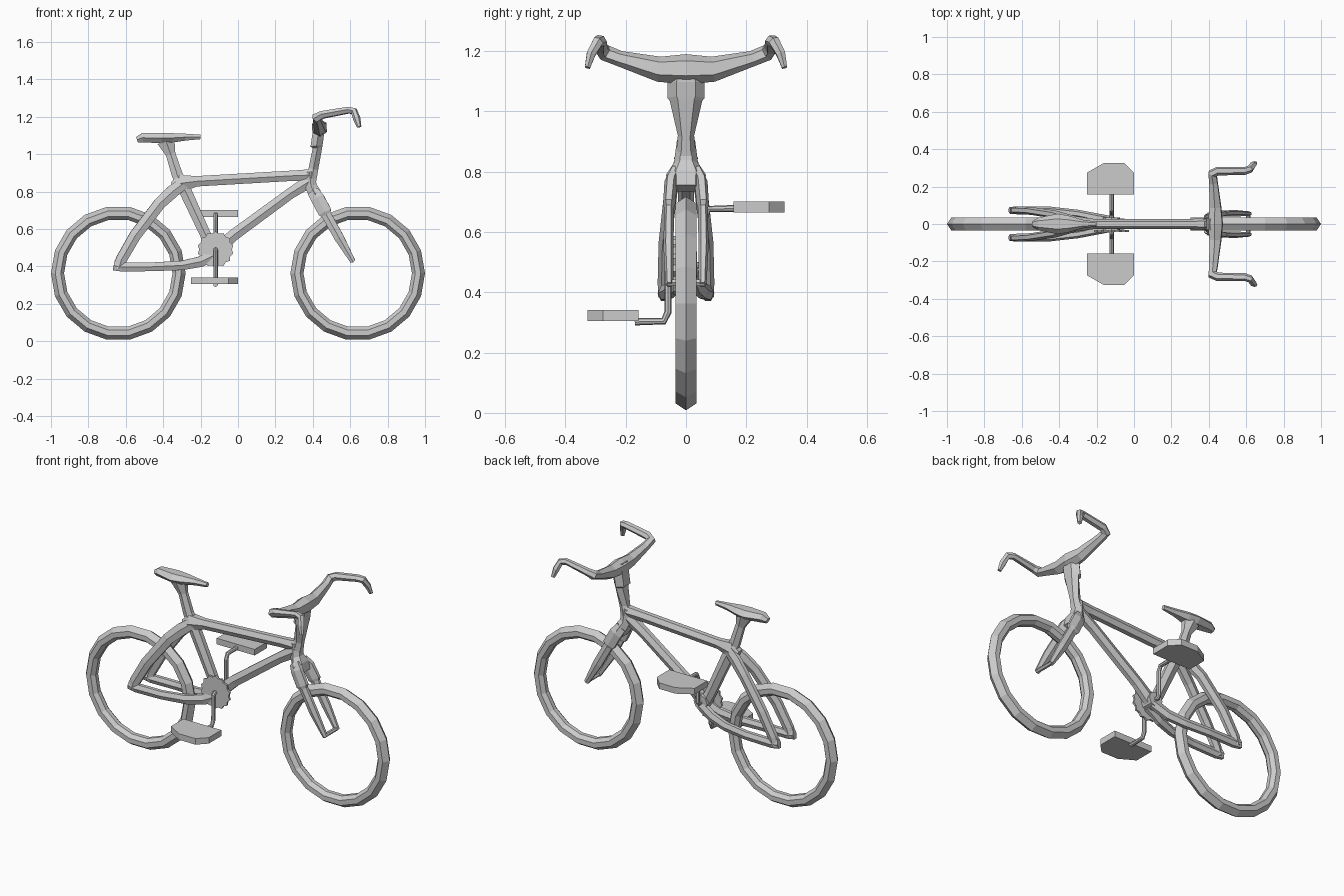
import bpy, bmesh
from math import sin, cos, pi
from mathutils import Vector


def finish(name, bm):
    bmesh.ops.recalc_face_normals(bm, faces=bm.faces)
    me = bpy.data.meshes.new(name)
    bm.to_mesh(me)
    bm.free()
    ob = bpy.data.objects.new(name, me)
    bpy.context.collection.objects.link(ob)
    return ob


def sweep(name, path, sides=6, ref=(0, 1, 0)):
    """Loft rings along path of (x, y, z, half_side, half_up)."""
    bm = bmesh.new()
    pts = [Vector(p[:3]) for p in path]
    side = Vector(ref)
    rings = []
    for i, p in enumerate(path):
        t = Vector()
        if i > 0:
            t += (pts[i] - pts[i - 1]).normalized()
        if i < len(pts) - 1:
            t += (pts[i + 1] - pts[i]).normalized()
        t.normalize()
        side = (side - t * side.dot(t)).normalized()
        up = t.cross(side)
        rings.append([bm.verts.new(pts[i] + side * p[3] * cos(2 * pi * k / sides)
                                   + up * p[4] * sin(2 * pi * k / sides)) for k in range(sides)])
    for a, b in zip(rings, rings[1:]):
        for k in range(sides):
            n = (k + 1) % sides
            bm.faces.new((a[k], a[n], b[n], b[k]))
    bm.faces.new(rings[0])
    bm.faces.new(rings[-1])
    return finish(name, bm)


def rod(name, pts, r, sides=8, ref=(0, 1, 0)):
    return sweep(name, [(*p, r, r) for p in pts], sides, ref)


def prism(name, outline, lift):
    """Extrude a flat outline of 3D points by the vector lift."""
    bm = bmesh.new()
    f = bm.faces.new([bm.verts.new(p) for p in outline])
    ext = bmesh.ops.extrude_face_region(bm, geom=[f])
    vs = [g for g in ext['geom'] if isinstance(g, bmesh.types.BMVert)]
    bmesh.ops.translate(bm, verts=vs, vec=lift)
    # keep the starting cap
    bm.verts.ensure_lookup_table()
    if not f.is_valid:
        bm.faces.new(bm.verts[:len(outline)])
    return finish(name, bm)


def wheel(name, cx, n=18):
    prof = [(.36, 0), (.337, .034), (.308, .034), (.29, .012),
            (.29, -.012), (.308, -.034), (.337, -.034)]
    bm = bmesh.new()
    rings = [[bm.verts.new((cx + r * cos(2 * pi * i / n), y, .363 + r * sin(2 * pi * i / n)))
              for r, y in prof] for i in range(n)]
    m = len(prof)
    for i in range(n):
        a, b = rings[i], rings[(i + 1) % n]
        for k in range(m):
            bm.faces.new((a[k], a[(k + 1) % m], b[(k + 1) % m], b[k]))
    return finish(name, bm)


# Tyres
wheel("rear_wheel", -.64)
wheel("front_wheel", .64)

# Main frame tubes
sweep("top_tube", [(-.35, 0, .825, .03, .03), (-.30, 0, .845, .04, .052), (-.22, 0, .855, .028, .032),
                   (.3, 0, .885, .027, .032), (.385, 0, .888, .032, .036)])
sweep("down_tube", [(.39, 0, .86, .03, .04), (.28, 0, .79, .027, .034),
                    (-.02, 0, .57, .027, .036), (-.11, 0, .49, .03, .04)])
sweep("seat_tube", [(-.31, 0, .86, .03, .04), (-.28, 0, .80, .027, .038),
                    (-.16, 0, .54, .027, .033), (-.12, 0, .47, .03, .035)])
rod("bottom_bracket", [(-.12, -.036, .49), (-.12, .036, .49)], .045, 8, (1, 0, 0))

# Rear stays and front fork, mirrored left and right
for s, tag in ((-1, "right"), (1, "left")):
    sweep("seat_stay_" + tag, [(-.29, s * .015, .845, .02, .035), (-.35, s * .03, .80, .022, .04),
                               (-.42, s * .05, .735, .022, .037), (-.55, s * .07, .565, .021, .036),
                               (-.625, s * .073, .435, .021, .034), (-.64, s * .073, .385, .02, .03)])
    sweep("chain_stay_" + tag, [(-.665, s * .073, .405, .018, .03), (-.62, s * .073, .396, .021, .028),
                                (-.45, s * .072, .398, .021, .027), (-.30, s * .055, .405, .021, .029),
                                (-.20, s * .035, .425, .022, .033), (-.11, s * .02, .47, .02, .035)])
    sweep("fork_leg_" + tag, [(.40, s * .035, .80, .02, .035), (.425, s * .05, .765, .022, .042),
                              (.465, s * .056, .69, .02, .042), (.472, s * .056, .677, .016, .03),
                              (.54, s * .058, .555, .017, .03), (.615, s * .055, .425, .013, .016)])
rod("front_axle", [(.61, -.06, .432), (.61, .06, .432)], .012, 6, (1, 0, 0))

# Head tube, fork crown and stem
sweep("fork_crown", [(.382, 0, .905, .03, .032), (.39, 0, .83, .04, .036), (.41, 0, .79, .066, .04),
                     (.43, 0, .745, .062, .03)])
sweep("stem", [(.385, 0, .84, .035, .035), (.403, 0, .92, .027, .03), (.425, 0, 1.035, .054, .03),
               (.42, 0, 1.045, .062, .038), (.428, 0, 1.10, .062, .036), (.43, 0, 1.17, .05, .03)])

# Handlebar, one half listed and reflected
half = [(.435, 0, 1.14, .05, .045), (.435, .09, 1.14, .042, .035), (.425, .22, 1.175, .026, .026),
        (.42, .27, 1.195, .027, .027), (.45, .283, 1.21, .022, .024), (.59, .283, 1.235, .018, .022),
        (.62, .293, 1.23, .02, .02), (.635, .315, 1.19, .02, .017), (.648, .327, 1.145, .012, .01)]
bar = [(x, -y, z, a, b) for x, y, z, a, b in half[:0:-1]] + half
sweep("handlebar", bar, 6, (1, 0, 0))

# Seat and seat post
sweep("seat", [(-.54, 0, 1.077, .018, .018), (-.51, 0, 1.088, .034, .029), (-.41, 0, 1.085, .055, .031),
               (-.35, 0, 1.087, .045, .029), (-.28, 0, 1.091, .024, .021), (-.20, 0, 1.092, .012, .014)])
sweep("seat_post", [(-.305, 0, .85, .026, .036), (-.325, 0, .89, .022, .034),
                    (-.36, 0, 1.0, .02, .03), (-.385, 0, 1.07, .035, .055)])

# Toothed chainring
teeth = 14
ring = []
for i in range(teeth * 2):
    r = .097 if i % 2 else .087
    a = 2 * pi * i / (teeth * 2)
    ring.append((-.12 + r * cos(a), -.043, .49 + r * sin(a)))
prism("chainring", ring, (0, .012, 0))

# Cranks and pedals
for s, tag in ((-1, "right"), (1, "left")):
    zp = .49 + s * .175
    zr = .49 + s * .17
    rod("crank_" + tag, [(-.12, 0, .49), (-.12, s * .05, .49), (-.12, s * .06, .49 + s * .012),
                         (-.12, s * .06, zr - s * .014), (-.12, s * .074, zr + s * .016),
                         (-.12, s * .17, zr + s * .018)], .012, 8, (1, 0, 0))
    z0 = .305 if s < 0 else .665
    prism("pedal_" + tag, [(x, s * y, z0) for x, y in ((-.25, .157), (-.25, .275), (-.16, .327),
                           (-.052, .327), (0, .275), (0, .157))], (0, 0, .036))
